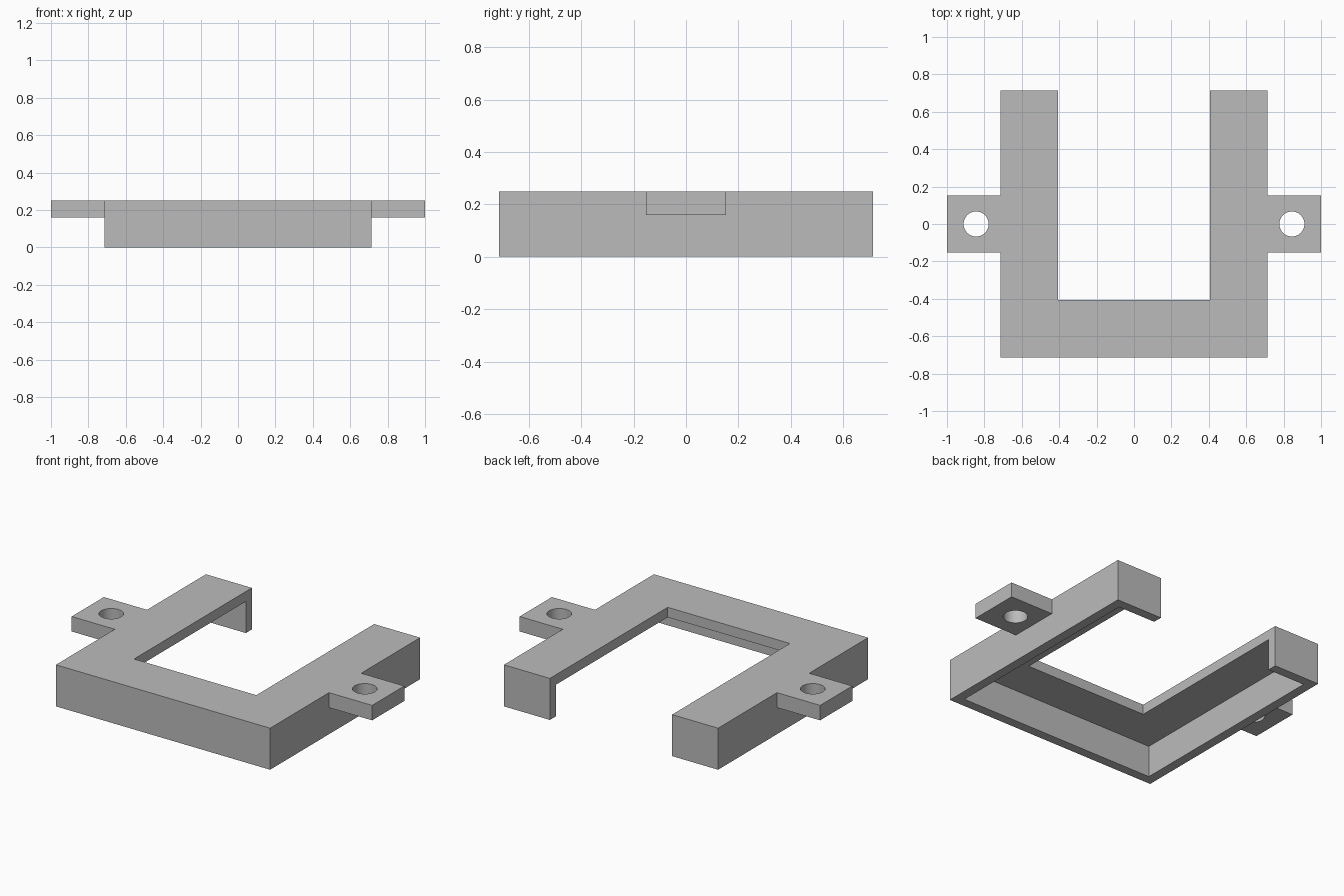
import bpy

if "Cube" in bpy.data.objects:
    bpy.data.objects.remove(bpy.data.objects["Cube"], do_unlink=True)

# Main dimensions
HALF = 0.713       # half width of the square frame
OPENING = 0.407    # half width of the open middle
HEIGHT = 0.25
WALL = 0.057
PLATE = 0.06       # thickness of the top plate
TAB_BOTTOM = 0.16
TAB_HALF = 0.153

grey = bpy.data.materials.new("plain_grey")
grey.use_nodes = True
colour = (0.5, 0.5, 0.5, 1)
grey.diffuse_color = colour
grey.node_tree.nodes["Principled BSDF"].inputs["Base Color"].default_value = colour


def box(name, low, high):
    bpy.ops.mesh.primitive_cube_add(size=1)
    obj = bpy.context.object
    obj.name = name
    obj.location = [(a + b) / 2 for a, b in zip(low, high)]
    obj.scale = [b - a for a, b in zip(low, high)]
    bpy.ops.object.transform_apply(location=True, rotation=False, scale=True)
    obj.data.materials.append(grey)
    return obj


def combine(target, tool, operation):
    mod = target.modifiers.new(operation.lower(), "BOOLEAN")
    mod.operation = operation
    mod.solver = "EXACT"
    mod.object = tool
    bpy.ops.object.select_all(action="DESELECT")
    bpy.context.view_layer.objects.active = target
    target.select_set(True)
    bpy.ops.object.modifier_apply(modifier=mod.name)
    bpy.data.objects.remove(tool, do_unlink=True)


# U-shaped frame, open at the back
frame = box("mounting_frame", (-HALF, -HALF, 0), (HALF, HALF, HEIGHT))
combine(frame, box("opening", (-OPENING, -OPENING, -1), (OPENING, 1, 1)), "DIFFERENCE")

# Hollow underside, leaving thin outer walls and end walls
inner = HALF - WALL
combine(frame, box("hollow", (-inner, -inner, -1), (inner, inner, HEIGHT - PLATE)),
        "DIFFERENCE")

# Side tabs with round screw holes
for side in (-1, 1):
    ends = sorted((side * (HALF - WALL / 2), side))
    tab = box("tab", (ends[0], -TAB_HALF, TAB_BOTTOM), (ends[1], TAB_HALF, HEIGHT))
    combine(frame, tab, "UNION")
    bpy.ops.mesh.primitive_cylinder_add(vertices=48, radius=0.067, depth=1,
                                        location=(side * 0.844, 0, HEIGHT))
    hole = bpy.context.object
    hole.data.materials.append(grey)
    combine(frame, hole, "DIFFERENCE")

bpy.ops.object.shade_smooth_by_angle()
